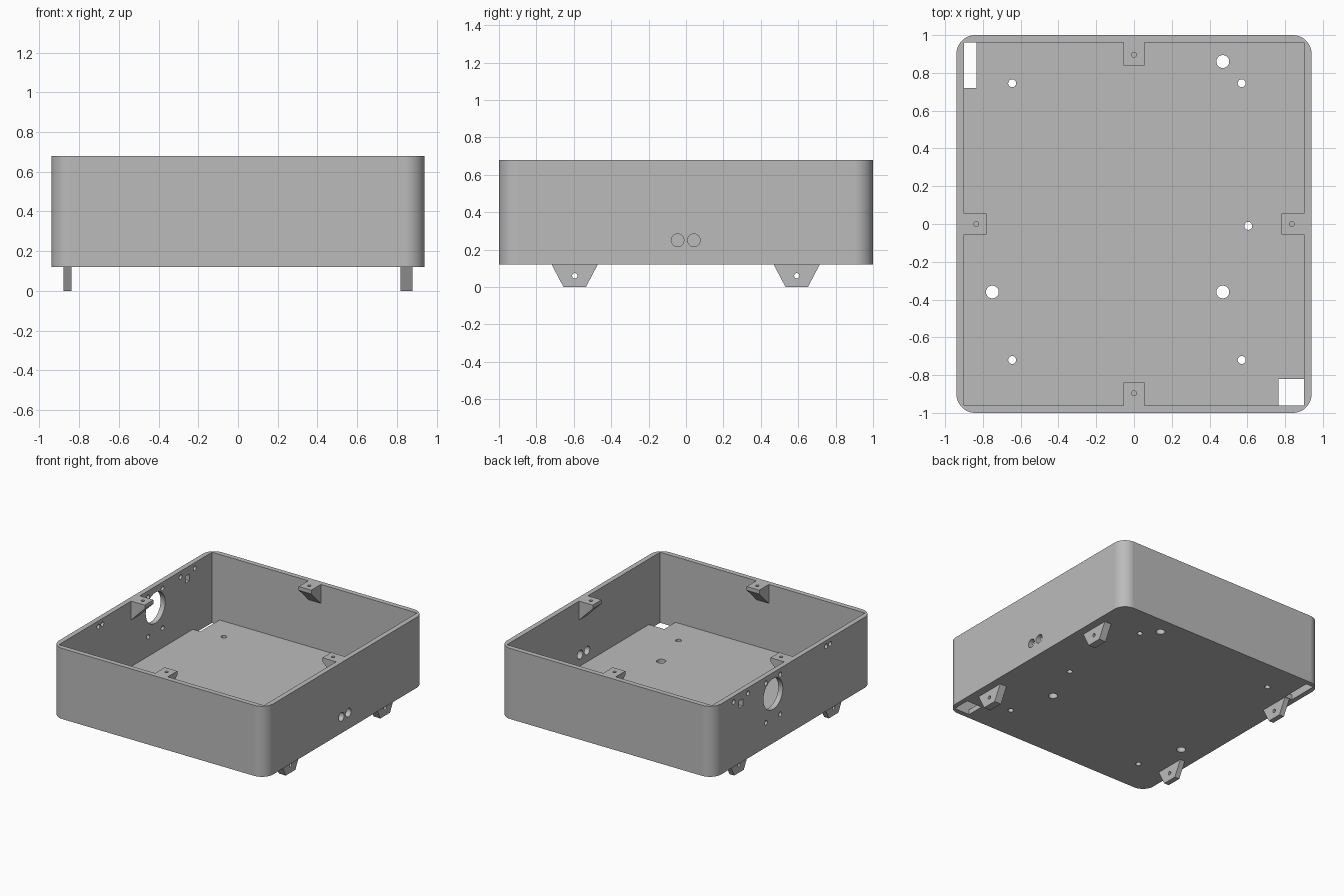
import bpy, bmesh, math
from mathutils import Matrix

old = bpy.data.objects.get("Cube")
if old:
    bpy.data.objects.remove(old, do_unlink=True)

grey = bpy.data.materials.new("plain grey")
grey.use_nodes = True
colour = (0.5, 0.5, 0.5, 1)
grey.diffuse_color = colour
grey.node_tree.nodes["Principled BSDF"].inputs["Base Color"].default_value = colour

HX, HY, WALL, CORNER = 0.94, 1.0, 0.04, 0.1
IX, IY = HX - WALL, HY - WALL
BOTTOM, FLOOR, TOP = 0.12, 0.16, 0.68


def prism(name, points, vector):
    """Extrude a closed polygon along a vector."""
    bm = bmesh.new()
    face = bm.faces.new([bm.verts.new(p) for p in points])
    ext = bmesh.ops.extrude_face_region(bm, geom=[face])
    bmesh.ops.translate(bm, vec=vector,
                        verts=[g for g in ext["geom"] if isinstance(g, bmesh.types.BMVert)])
    bmesh.ops.recalc_face_normals(bm, faces=bm.faces)
    mesh = bpy.data.meshes.new(name)
    bm.to_mesh(mesh)
    bm.free()
    mesh.materials.append(grey)
    obj = bpy.data.objects.new(name, mesh)
    bpy.context.collection.objects.link(obj)
    return obj


def block(name, x0, x1, y0, y1, z0, z1):
    return prism(name, [(x0, y0, z0), (x1, y0, z0), (x1, y1, z0), (x0, y1, z0)], (0, 0, z1 - z0))


def circle(r, n=32):
    return [(r * math.cos(math.tau * i / n), r * math.sin(math.tau * i / n)) for i in range(n)]


def drill_z(x, y, r, z0, z1):
    return prism("drill", [(x + a, y + b, z0) for a, b in circle(r)], (0, 0, z1 - z0))


def drill_x(y, z, r, x0, x1):
    return prism("drill", [(x0, y + a, z + b) for a, b in circle(r)], (x1 - x0, 0, 0))


def combine(obj, tool, operation="DIFFERENCE"):
    """Apply a boolean, then drop the tool."""
    mod = obj.modifiers.new("cut", "BOOLEAN")
    mod.operation, mod.object, mod.solver = operation, tool, "EXACT"
    bpy.context.view_layer.update()
    result = bpy.data.meshes.new_from_object(
        obj.evaluated_get(bpy.context.evaluated_depsgraph_get()))
    obj.modifiers.clear()
    obj.data = result
    bpy.data.objects.remove(tool, do_unlink=True)


# Open tray with rounded outer corners and a square cavity
outline = []
for quarter, (sx, sy) in enumerate([(1, 1), (-1, 1), (-1, -1), (1, -1)]):
    for i in range(17):
        a = (quarter + i / 16) * math.pi / 2
        outline.append((sx * (HX - CORNER) + CORNER * math.cos(a),
                        sy * (HY - CORNER) + CORNER * math.sin(a), BOTTOM))
tray = prism("tray", outline, (0, 0, TOP - BOTTOM))
combine(tray, block("cavity", -IX, IX, -IY, IY, FLOOR, TOP + 0.2))

# Lid screw bosses in the middle of each wall, tapered underneath
for turn, reach in enumerate([IX, IY, IX, IY]):
    profile = [(reach + 0.02, TOP), (reach - 0.12, TOP), (reach - 0.12, TOP - 0.03),
               (reach, TOP - 0.15), (reach + 0.02, TOP - 0.15)]
    boss = prism("boss", [(x, -0.055, z) for x, z in profile], (0, 0.11, 0))
    boss.data.transform(Matrix.Rotation(turn * math.pi / 2, 4, "Z"))
    combine(tray, boss, "UNION")
for x, y in [(0.835, 0), (-0.835, 0), (0, 0.895), (0, -0.895)]:
    combine(tray, drill_z(x, y, 0.013, TOP - 0.06, TOP + 0.1))

# Floor holes: small mounting holes and larger cable holes
small = [(-0.645, 0.745), (0.57, 0.745), (-0.645, -0.72), (0.57, -0.72), (0.605, -0.01)]
large = [(0.47, 0.86), (0.47, -0.36), (-0.75, -0.36)]
for r, spots in ((0.021, small), (0.034, large)):
    for x, y in spots:
        combine(tray, drill_z(x, y, r, 0, 0.3))

# Rectangular floor openings in two corners
combine(tray, block("opening", -IX, -0.835, 0.72, IY, 0, 0.3))
combine(tray, block("opening", 0.765, IX, -IY, -0.82, 0, 0.3))

# Pair of holes in the +x wall
for y in (-0.045, 0.042):
    combine(tray, drill_x(y, 0.25, 0.034, 0.8, 1.1))

# Panel holes in the -x wall: large port, its screws, a switch and a sensor pair
holes = [(0.25, 0.51, 0.122)]
holes += [(y, z, 0.018) for y in (0.16, 0.34) for z in (0.315, 0.63)]
holes += [(y, 0.635, 0.018) for y in (0.565, 0.745, -0.415, -0.465)]
for y, z, r in holes:
    combine(tray, drill_x(y, z, r, -1.1, -0.86))
combine(tray, block("switch_slot", -1.1, -0.86, 0.63, 0.68, 0.56, 0.615))

# Tapered feet with a cross hole
for side, x0, x1 in (("right", -0.88, -0.838), ("left", 0.818, 0.878)):
    for end, y in (("front", -0.595), ("back", 0.592)):
        shape = [(-0.123, BOTTOM), (0.123, BOTTOM), (0.06, 0), (-0.06, 0)]
        foot = prism(f"{end}_{side}_foot", [(x0, y + a, z) for a, z in shape], (x1 - x0, 0, 0))
        combine(foot, drill_x(y, 0.06, 0.014, x0 - 0.1, x1 + 0.1))

# Smooth the curved corners and holes, keep hard edges crisp
for obj in list(bpy.context.scene.objects):
    if obj.type == "MESH" and grey.name in obj.data.materials:
        bpy.ops.object.select_all(action="DESELECT")
        obj.select_set(True)
        bpy.context.view_layer.objects.active = obj
        bpy.ops.object.shade_smooth_by_angle(angle=math.radians(30))
        weighted = obj.modifiers.new("even normals", "WEIGHTED_NORMAL")
        weighted.keep_sharp = True
